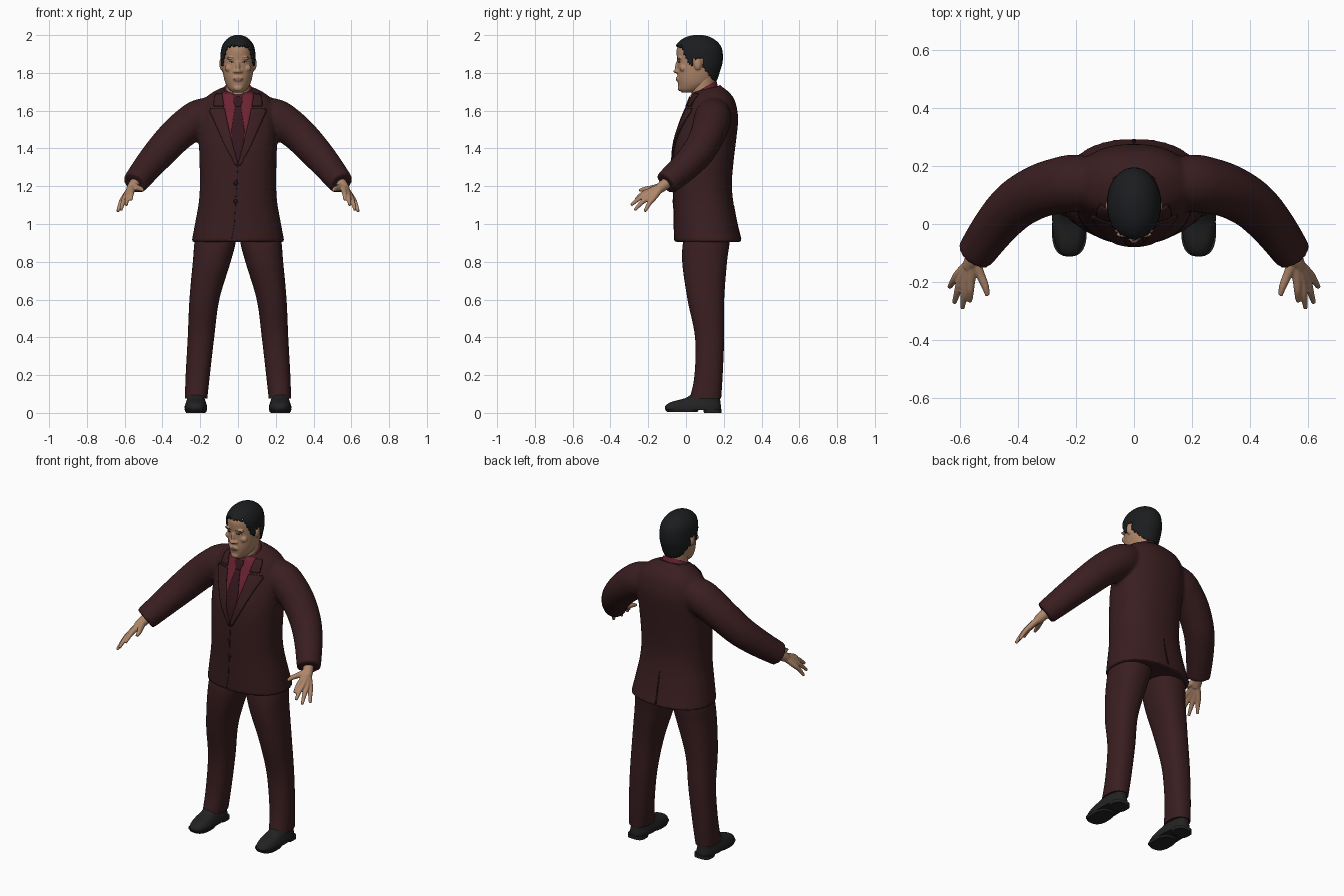
import bpy, bmesh, math, random
from mathutils import Vector, Matrix
from mathutils.bvhtree import BVHTree

random.seed(4)
old = bpy.data.objects.get("Cube")
if old:
    bpy.data.objects.remove(old, do_unlink=True)


def material(name, r, g, b):
    m = bpy.data.materials.new(name)
    m.use_nodes = True
    m.diffuse_color = (r, g, b, 1)
    bsdf = m.node_tree.nodes["Principled BSDF"]
    bsdf.inputs["Base Color"].default_value = (r, g, b, 1)
    bsdf.inputs["Roughness"].default_value = 0.8
    return m


SUIT = material("maroon suit", 0.042, 0.013, 0.0145)
SEAM = material("dark seam", 0.018, 0.006, 0.007)
SHIRT = material("crimson shirt", 0.15, 0.017, 0.032)
TIE = material("dark tie", 0.036, 0.009, 0.013)
SKIN = material("skin", 0.43, 0.24, 0.145)
LIPS = material("lips", 0.30, 0.135, 0.09)
HAIR = material("black hair", 0.011, 0.012, 0.013)
SHOE = material("black leather", 0.016, 0.016, 0.016)
EYE = material("eye white", 0.42, 0.35, 0.29)


def spline(rows, k):
    """Catmull-Rom interpolation of equal-length tuples."""
    out = []
    for i in range(len(rows) - 1):
        quad = [rows[max(0, i - 1)], rows[i], rows[i + 1], rows[min(len(rows) - 1, i + 2)]]
        for j in range(k):
            t = j / k
            out.append([b + 0.5 * t * (c - a + t * (2*a - 5*b + 4*c - d + t * (3*(b - c) + d - a)))
                        for a, b, c, d in zip(*quad)])
    return out + [list(rows[-1])]


def skin_rings(bm, rings):
    rings = [[bm.verts.new(p) for p in ring] for ring in rings]
    n = len(rings[0])
    for a, b in zip(rings, rings[1:]):
        for i in range(n):
            bm.faces.new((a[i], a[(i + 1) % n], b[(i + 1) % n], b[i]))
    bm.faces.new(rings[0][::-1])
    bm.faces.new(rings[-1])


def loft(bm, rows, power=2.3, k=4, sides=48):
    """Rows: height, centre x, half width, front y, back y, tilt."""
    rings = []
    for z, cx, hw, y0, y1, tilt in spline(rows, k):
        ring = []
        for i in range(sides):
            a = math.tau * i / sides
            c, s = (math.copysign(abs(f) ** (2 / power), f) for f in (math.cos(a), math.sin(a)))
            dy = s * (y1 - y0) / 2
            ring.append((cx + hw * c, (y0 + y1) / 2 + dy, z + tilt * dy))
        rings.append(ring)
    skin_rings(bm, rings)


def tube(bm, path, side=1, k=4, sides=20):
    """Path rows: x, y, z, radius."""
    pts = spline(path, k)
    rings = []
    for i, (x, y, z, r) in enumerate(pts):
        d = Vector(pts[min(i + 1, len(pts) - 1)][:3]) - Vector(pts[max(i - 1, 0)][:3])
        q = d.to_track_quat('Z', 'Y')
        ring = []
        for j in range(sides):
            a = math.tau * j / sides
            p = Vector((x, y, z)) + q @ Vector((r * math.cos(a), r * math.sin(a), 0))
            ring.append((p.x * side, p.y, p.z))
        rings.append(ring)
    skin_rings(bm, rings)


def ball(bm, centre, size):
    m = Matrix.Translation(centre) @ Matrix.Diagonal((*size, 1))
    bmesh.ops.create_uvsphere(bm, u_segments=20, v_segments=12, radius=1, matrix=m)


def finish(bm, name, mat, voxel=0, smooth=0, mirror=False, thick=0, offset=-1):
    if not thick:
        bmesh.ops.recalc_face_normals(bm, faces=bm.faces)
    me = bpy.data.meshes.new(name)
    bm.to_mesh(me)
    bm.free()
    me.materials.append(mat)
    me.polygons.foreach_set("use_smooth", [True] * len(me.polygons))
    me.set_sharp_from_angle(angle=math.radians(50))
    ob = bpy.data.objects.new(name, me)
    bpy.context.collection.objects.link(ob)
    if voxel:
        r = ob.modifiers.new("blend", 'REMESH')
        r.mode, r.voxel_size, r.use_smooth_shade = 'VOXEL', voxel, True
        s = ob.modifiers.new("relax", 'SMOOTH')
        s.factor, s.iterations = 0.5, smooth
    if thick:
        s = ob.modifiers.new("thickness", 'SOLIDIFY')
        s.thickness, s.offset = thick, offset
    if mirror:
        ob.modifiers.new("mirror", 'MIRROR')
    return ob


def surface(ob):
    bpy.context.view_layer.update()
    return BVHTree.FromObject(ob, bpy.context.evaluated_depsgraph_get())


def plate(name, mat, rows, target, lift, mirror=False, grow=0, face=-1, cols=8):
    """Thin plate laid on a surface; rows: height, left x, right x."""
    bm = bmesh.new()
    grid = []
    for a, b in zip(rows, rows[1:]):
        for j in range(7):
            z, x0, x1 = (u + (v - u) * j / 6 for u, v in zip(a, b))
            line = []
            for i in range(cols + 1):
                x = x0 - grow + (x1 - x0 + 2 * grow) * i / cols
                hit = target.ray_cast(Vector((x, face, z)), Vector((0, -face, 0)))[0]
                y = hit.y if hit else line[-1].co.y if line else 0.05
                line.append(bm.verts.new((x, y + face * lift, z)))
            grid.append(line)
    for a, b in zip(grid, grid[1:]):
        for i in range(cols):
            bm.faces.new((a[i], a[i + 1], b[i + 1], b[i]))
    bmesh.ops.remove_doubles(bm, verts=bm.verts, dist=0.0002)
    bmesh.ops.recalc_face_normals(bm, faces=bm.faces)
    if sum(f.normal.y for f in bm.faces) * face < 0:
        bmesh.ops.reverse_faces(bm, faces=bm.faces)
    return finish(bm, name, mat, mirror=mirror, thick=0.006)


# Jacket: body and both sleeves blended together
bm = bmesh.new()
loft(bm, [(0.905, 0, 0.246, -0.063, 0.296, 0), (1.0, 0, 0.228, -0.064, 0.272, 0),
          (1.12, 0, 0.207, -0.067, 0.25, 0), (1.22, 0, 0.202, -0.07, 0.243, 0),
          (1.34, 0, 0.204, -0.07, 0.253, 0), (1.44, 0, 0.207, -0.06, 0.265, 0),
          (1.55, 0, 0.207, -0.025, 0.276, 0), (1.62, 0, 0.2, 0.005, 0.268, 0),
          (1.665, 0, 0.175, 0.02, 0.25, 0.05), (1.695, 0, 0.135, 0.03, 0.215, 0.15),
          (1.715, 0, 0.09, 0.035, 0.18, 0.25)])
for side in (1, -1):
    tube(bm, [(0.12, 0.145, 1.6, 0.08), (0.2, 0.142, 1.564, 0.098), (0.26, 0.132, 1.525, 0.097),
              (0.33, 0.112, 1.467, 0.092), (0.41, 0.065, 1.382, 0.086), (0.48, -0.01, 1.3, 0.077),
              (0.548, -0.105, 1.215, 0.066)], side, sides=32)
jacket = finish(bm, "jacket", SUIT, voxel=0.01, smooth=5)
cloth = surface(jacket)

# Shirt front, tie, lapels and front opening
plate("shirt_front", SHIRT, [(1.695, -0.088, 0.088), (1.6, -0.078, 0.078), (1.48, -0.05, 0.05),
                             (1.33, -0.003, 0.003)], cloth, 0.004)
plate("tie_blade", TIE, [(1.63, -0.014, 0.014), (1.5, -0.034, 0.034), (1.43, -0.031, 0.031),
                         (1.33, -0.003, 0.003)], cloth, 0.008)
plate("tie_knot", TIE, [(1.675, -0.025, 0.025), (1.655, -0.025, 0.025), (1.622, -0.014, 0.014)], cloth, 0.010)
lapel = [(1.612, 0.072, 0.145), (1.595, 0.069, 0.15), (1.55, 0.06, 0.128), (1.42, 0.029, 0.07),
         (1.31, -0.002, 0.012)]
collar_leaf = [(1.69, 0.086, 0.115), (1.67, 0.084, 0.125), (1.625, 0.075, 0.128)]
for name, rows in (("lapel", lapel), ("collar_leaf", collar_leaf)):
    plate(name + "_edge", SEAM, rows, cloth, 0.006, mirror=True, grow=0.002)
    plate(name, SUIT, rows, cloth, 0.009, mirror=True)
plate("front_opening", SEAM, [(1.31, -0.002, 0.001), (1.0, -0.021, -0.018), (0.92, -0.035, -0.032)],
      cloth, 0.002, cols=2)
plate("back_vent", SEAM, [(1.1, -0.002, 0.002), (0.92, -0.005, 0.005)], cloth, 0.002, face=1, cols=2)
bm = bmesh.new()
for z in (1.215, 1.12):
    hit = cloth.ray_cast(Vector((-0.012, -1, z)), Vector((0, 1, 0)))[0]
    ball(bm, hit, (0.011, 0.006, 0.011))
finish(bm, "buttons", SEAM)

# Collars around the neck
bm = bmesh.new()
loft(bm, [(1.64, 0, 0.13, 0.055, 0.222, 0.4), (1.685, 0, 0.108, 0.06, 0.2, 0.42),
          (1.71, 0, 0.09, 0.064, 0.182, 0.45)], power=2)
finish(bm, "jacket_collar", SUIT)
bm = bmesh.new()
loft(bm, [(1.65, 0, 0.088, 0.02, 0.176, 0.5), (1.69, 0, 0.081, 0.022, 0.169, 0.5),
          (1.72, 0, 0.073, 0.024, 0.161, 0.55)], power=2)
finish(bm, "shirt_collar", SHIRT)

# Neck and head with nose and ears
bm = bmesh.new()
loft(bm, [(1.62, 0, 0.066, 0.03, 0.155, 0), (1.7, 0, 0.064, 0.028, 0.152, 0),
          (1.8, 0, 0.066, 0.03, 0.16, 0)], power=2)
finish(bm, "neck", SKIN)
head_rows = [(1.695, 0, 0.025, -0.022, 0.05, 0), (1.712, 0, 0.046, -0.036, 0.09, 0),
             (1.74, 0, 0.064, -0.042, 0.135, 0), (1.77, 0, 0.074, -0.046, 0.157, 0),
             (1.81, 0, 0.081, -0.045, 0.17, 0), (1.86, 0, 0.084, -0.046, 0.184, 0),
             (1.92, 0, 0.08, -0.05, 0.182, 0), (1.955, 0, 0.066, -0.034, 0.162, 0),
             (1.98, 0, 0.041, 0.003, 0.125, 0), (1.991, 0, 0.01, 0.045, 0.085, 0)]
bm = bmesh.new()
loft(bm, head_rows, power=2.05)
ball(bm, (0, -0.044, 1.832), (0.011, 0.014, 0.032))
ball(bm, (0, -0.052, 1.809), (0.016, 0.015, 0.011))
ball(bm, (0, -0.045, 1.768), (0.027, 0.008, 0.014))
ball(bm, (0, -0.034, 1.72), (0.024, 0.01, 0.016))
for side in (1, -1):
    ball(bm, (side * 0.016, -0.044, 1.807), (0.01, 0.012, 0.009))
    ball(bm, (side * 0.034, -0.036, 1.878), (0.028, 0.011, 0.009))
    ball(bm, (side * 0.046, -0.016, 1.825), (0.024, 0.018, 0.02))
    ball(bm, (side * 0.087, 0.062, 1.848), (0.012, 0.02, 0.033))
head = finish(bm, "head", SKIN, voxel=0.004, smooth=4)
face = surface(head)

# Painted face details
plate("eye", EYE, [(1.86, 0.026, 0.042), (1.857, 0.021, 0.047), (1.853, 0.027, 0.042)], face, 0.001, mirror=True)
plate("iris", HAIR, [(1.86, 0.03, 0.038), (1.853, 0.03, 0.038)], face, 0.002, mirror=True)
plate("eyelid", HAIR, [(1.862, 0.024, 0.043), (1.859, 0.019, 0.049)], face, 0.002, mirror=True)
plate("eyebrow", HAIR, [(1.882, 0.03, 0.05), (1.878, 0.016, 0.054)], face, 0.001, mirror=True)
plate("lips", LIPS, [(1.775, -0.01, 0.01), (1.768, -0.025, 0.025), (1.759, -0.012, 0.012)], face, 0.001)

# Hair: scalp shell trimmed along a ragged hairline
bm = bmesh.new()
loft(bm, head_rows, power=2.05, k=7, sides=72)
bmesh.ops.recalc_face_normals(bm, faces=bm.faces)


def hairline(y):
    if y < -0.02:
        return 1.94
    if y < 0.015:
        return 1.94 - (y + 0.02) * 2.7
    if y < 0.035:
        return 1.84
    if y < 0.085:
        return 1.875
    return max(1.76, 1.835 - (y - 0.085) * 1.2)


low = [f for f in bm.faces
       if f.calc_center_median().z < hairline(f.calc_center_median().y) + random.uniform(-0.007, 0.007)]
bmesh.ops.delete(bm, geom=low, context='FACES')
finish(bm, "hair", HAIR, thick=0.010, offset=1)

# Hand: each finger runs from the wrist over its knuckle to the tip
bm = bmesh.new()
tube(bm, [(0.53, -0.08, 1.235, 0.029), (0.553, -0.118, 1.205, 0.029), (0.57, -0.15, 1.18, 0.024)])
fingers = [((0.563, -0.198, 1.172), (0.566, -0.268, 1.128)), ((0.58, -0.2, 1.16), (0.592, -0.291, 1.1)),
           ((0.595, -0.19, 1.146), (0.62, -0.272, 1.073)), ((0.605, -0.172, 1.137), (0.637, -0.218, 1.066))]
for knuckle, tip in fingers:
    mid = [a + (b - a) * 0.5 for a, b in zip(knuckle, tip)]
    tube(bm, [(0.558, -0.13, 1.198, 0.02), (*knuckle, 0.0155), (mid[0], mid[1], mid[2] + 0.007, 0.0125), (*tip, 0.008)])
tube(bm, [(0.55, -0.13, 1.2, 0.02), (0.53, -0.175, 1.19, 0.016), (0.513, -0.215, 1.185, 0.013),
          (0.505, -0.247, 1.178, 0.008)])
finish(bm, "hand", SKIN, voxel=0.004, smooth=3, mirror=True)

# Trouser leg, tucked in under the jacket hem
bm = bmesh.new()
loft(bm, [(0.99, 0.105, 0.08, 0.02, 0.2, 0), (0.92, 0.118, 0.108, -0.012, 0.23, 0),
          (0.8, 0.139, 0.1, -0.02, 0.217, 0), (0.6, 0.178, 0.079, 0.008, 0.202, 0),
          (0.4, 0.196, 0.07, 0.048, 0.202, 0), (0.2, 0.213, 0.064, 0.045, 0.194, 0),
          (0.075, 0.222, 0.059, 0.02, 0.186, 0)], k=6)
finish(bm, "trouser_leg", SUIT, mirror=True)

# Shoe: upper, front sole and heel
bm = bmesh.new()
loft(bm, [(0.014, 0.223, 0.058, -0.108, 0.185, 0), (0.035, 0.223, 0.059, -0.11, 0.185, 0),
          (0.058, 0.223, 0.052, -0.078, 0.182, 0), (0.078, 0.223, 0.046, -0.005, 0.18, 0),
          (0.11, 0.222, 0.044, 0.045, 0.175, 0)], power=2.5)
loft(bm, [(0.004, 0.223, 0.055, -0.1, 0.06, 0), (0.02, 0.223, 0.06, -0.112, 0.07, 0)], power=2.6, k=1)
loft(bm, [(0, 0.223, 0.052, 0.095, 0.187, 0), (0.02, 0.223, 0.053, 0.09, 0.187, 0)], power=3, k=1)
finish(bm, "shoe", SHOE, mirror=True)
